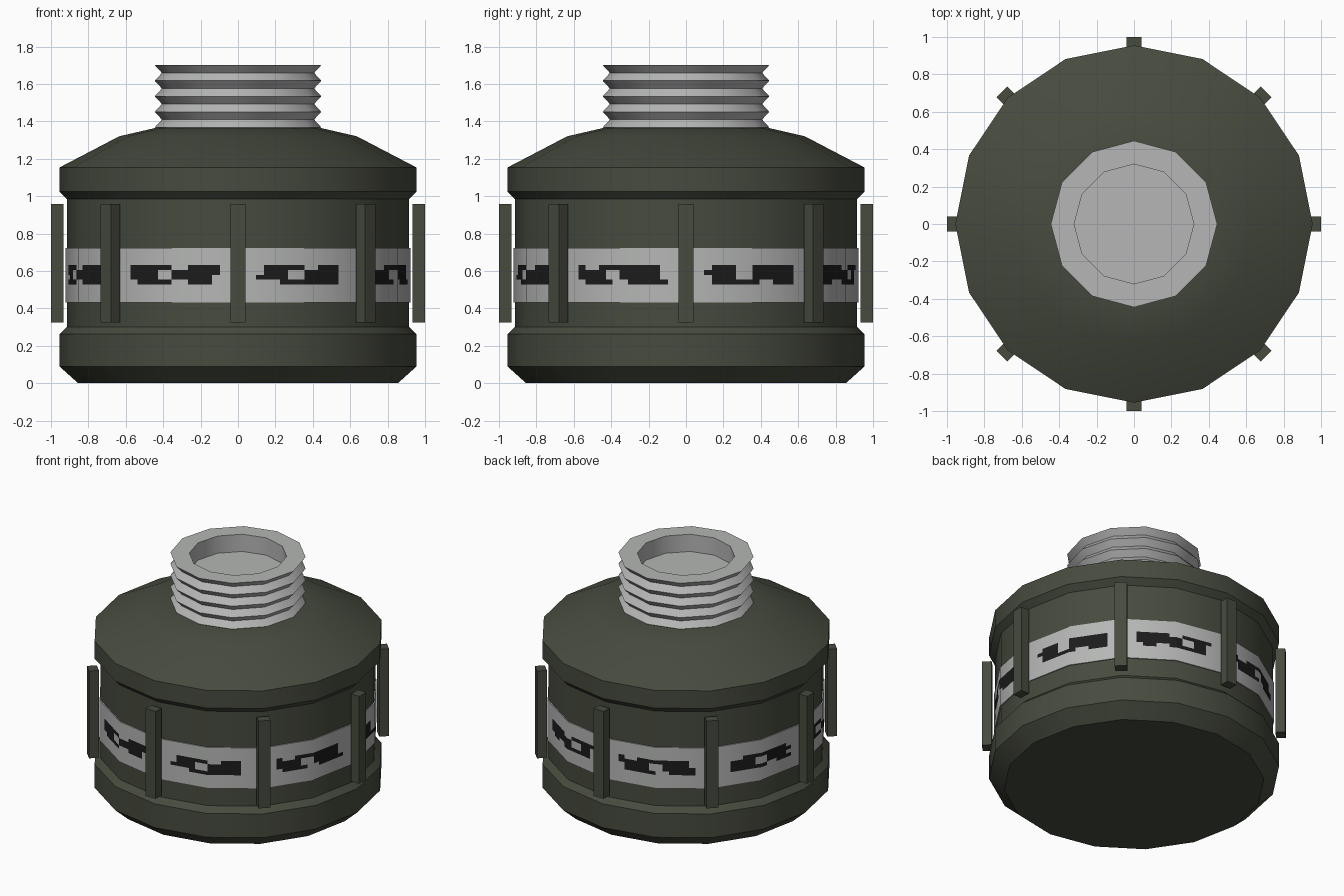
import bpy, bmesh, math, random
from mathutils import Matrix

random.seed(4)
if "Cube" in bpy.data.objects:
    bpy.data.objects.remove(bpy.data.objects["Cube"], do_unlink=True)


def material(name, colour):
    mat = bpy.data.materials.new(name)
    mat.use_nodes = True
    mat.diffuse_color = (*colour, 1)
    mat.node_tree.nodes["Principled BSDF"].inputs["Base Color"].default_value = (*colour, 1)
    return mat


olive = material("dark olive", (0.062, 0.070, 0.048))
grey = material("light grey", (0.46, 0.47, 0.46))
black = material("black ink", (0.011, 0.011, 0.011))


def finish(name, bm, mat, smooth=None):
    mesh = bpy.data.meshes.new(name)
    bm.to_mesh(mesh)
    bm.free()
    mesh.materials.append(mat)
    obj = bpy.data.objects.new(name, mesh)
    bpy.context.collection.objects.link(obj)
    if smooth:
        bpy.ops.object.select_all(action='DESELECT')
        obj.select_set(True)
        bpy.context.view_layer.objects.active = obj
        bpy.ops.object.shade_smooth_by_angle(angle=math.radians(smooth))
    return obj


def lathe(name, profile, sides, mat, smooth, closed=False):
    """Spin (radius, height) points around z; cap both ends unless closed."""
    bm = bmesh.new()
    rings = []
    for r, z in profile:
        angles = [math.tau * i / sides for i in range(sides)]
        rings.append([bm.verts.new((r * math.cos(a), r * math.sin(a), z)) for a in angles])
    pairs = list(zip(rings, rings[1:]))
    if closed:
        pairs.append((rings[-1], rings[0]))
    else:
        bm.faces.new(rings[0][::-1])
        bm.faces.new(rings[-1])
    for low, high in pairs:
        for i in range(sides):
            j = (i + 1) % sides
            bm.faces.new((low[i], low[j], high[j], high[i]))
    bmesh.ops.recalc_face_normals(bm, faces=bm.faces)
    return finish(name, bm, mat, smooth)


# Canister body with chamfered base, recessed wall and sloping shoulder
SIDES = 16
lathe("canister_body", [(0.855, 0), (0.955, 0.09), (0.955, 0.262), (0.915, 0.30),
                        (0.915, 0.984), (0.955, 1.025), (0.955, 1.153),
                        (0.635, 1.32), (0.44, 1.365)], SIDES, olive, 30)

# Threaded neck, with a shallow well in the top
PITCH, TOP = 0.083, 1.70
neck = [(0.40, 1.34)]
for k in range(4, 0, -1):
    neck += [(0.445, TOP - k * PITCH), (0.407, TOP - (k - 0.5) * PITCH)]
neck += [(0.445, TOP), (0.32, TOP), (0.32, 1.575)]
lathe("threaded_neck", neck, 12, grey, 32)

# Pale label band around the wall
BAND = 0.922
lathe("label_band", [(0.905, 0.432), (BAND, 0.432), (BAND, 0.724), (0.905, 0.724)],
      SIDES, grey, 30, closed=True)


# Worn ink smudges: rows of thin patches lying on the band facets
def on_band(degrees, z):
    half = 180 / SIDES
    r = BAND * math.cos(math.radians(half))
    r = r / math.cos(math.radians(degrees % (2 * half) - half)) + 0.004
    a = math.radians(degrees)
    return (r * math.cos(a), r * math.sin(a), z)


ROWS, COLS, STEP = 4, 12, 2.75
bm = bmesh.new()
for panel in range(8):
    start = panel * 45 + 6
    hole = random.randint(3, 7)
    for row in range(ROWS):
        z0 = 0.527 + row * 0.026
        outer = row in (0, ROWS - 1)
        first, last = random.randint(0, 1), COLS - random.randint(0, 1)
        worn = random.randint(1, COLS - 3)
        for col in range(first, last):
            if not outer and hole <= col < hole + 2:
                continue
            if outer and worn <= col < worn + 2:
                continue
            a0, a1 = start + col * STEP, start + (col + 1) * STEP
            # Keep each patch on one facet
            a1 -= 0.001
            bm.faces.new([bm.verts.new(on_band(a, z)) for a, z in
                          ((a0, z0), (a1, z0), (a1, z0 + 0.026), (a0, z0 + 0.026))])
finish("ink_smudges", bm, black)

# Eight upright grip ribs standing just off the wall
for i in range(8):
    bm = bmesh.new()
    bmesh.ops.create_cube(bm, size=1)
    bmesh.ops.scale(bm, vec=(0.065, 0.08, 0.632), verts=bm.verts)
    bmesh.ops.translate(bm, vec=(0.9665, 0, 0.641), verts=bm.verts)
    bmesh.ops.rotate(bm, matrix=Matrix.Rotation(math.tau * i / 8, 3, 'Z'), verts=bm.verts)
    finish(f"grip_rib_{i + 1}", bm, olive)
